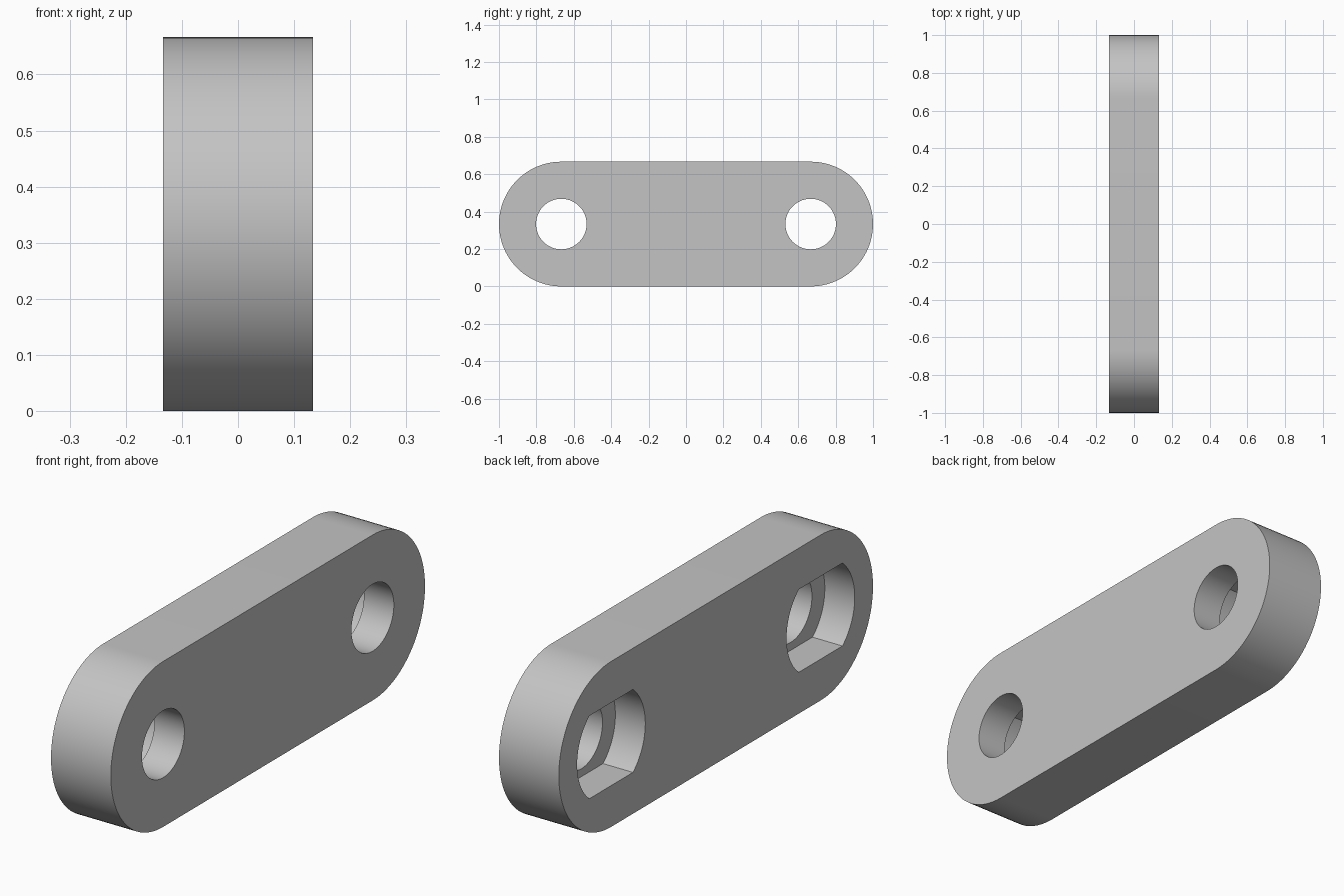
import bpy
import bmesh
from math import cos, sin, pi, asin, radians

if "Cube" in bpy.data.objects:
    bpy.data.objects.remove(bpy.data.objects["Cube"], do_unlink=True)

RADIUS = 1 / 3          # rounded ends
HALF_THICK = 0.4 * RADIUS
PIN_Y = 2 / 3           # distance of each hole from the middle
HOLE_R = 0.135
POCKET_R = 0.217
POCKET_FLAT = 0.167     # half height between the pocket flats
STEPS = 48              # segments per half turn


def arc(cy, r, start, end, steps=STEPS):
    """Points (y, z) along an arc around (cy, RADIUS)."""
    angles = [start + (end - start) * i / steps for i in range(steps + 1)]
    return [(cy + r * cos(a), RADIUS + r * sin(a)) for a in angles]


def prism(name, profile, x0, x1):
    """Extrude a (y, z) profile from x0 to x1."""
    bm = bmesh.new()
    face = bm.faces.new([bm.verts.new((x0, y, z)) for y, z in profile])
    top = bmesh.ops.extrude_face_region(bm, geom=[face])["geom"]
    moved = [v for v in top if isinstance(v, bmesh.types.BMVert)]
    bmesh.ops.translate(bm, verts=moved, vec=(x1 - x0, 0, 0))
    bmesh.ops.recalc_face_normals(bm, faces=bm.faces)
    mesh = bpy.data.meshes.new(name)
    bm.to_mesh(mesh)
    bm.free()
    obj = bpy.data.objects.new(name, mesh)
    bpy.context.collection.objects.link(obj)
    return obj


# Material
grey = bpy.data.materials.new("light_grey")
grey.use_nodes = True
grey.diffuse_color = (0.55, 0.55, 0.55, 1)
grey.node_tree.nodes["Principled BSDF"].inputs["Base Color"].default_value = grey.diffuse_color

# Link plate with two rounded ends
outline = arc(PIN_Y, RADIUS, -pi / 2, pi / 2) + arc(-PIN_Y, RADIUS, pi / 2, 3 * pi / 2)
plate = prism("link_plate", outline, -HALF_THICK, HALF_THICK)
plate.data.materials.append(grey)

# Round through holes, and flat-sided pockets sunk halfway into the -x face
corner = asin(POCKET_FLAT / POCKET_R)
cutters = []
for side, cy in (("front", -PIN_Y), ("back", PIN_Y)):
    hole = arc(cy, HOLE_R, 0, 2 * pi, 2 * STEPS)[:-1]
    pocket = (arc(cy, POCKET_R, -corner, corner)
              + arc(cy, POCKET_R, pi - corner, pi + corner))
    cutters.append(prism(side + "_hole_cutter", hole, -1, 1))
    cutters.append(prism(side + "_pocket_cutter", pocket, -1, 0))

bpy.ops.object.select_all(action="DESELECT")
bpy.context.view_layer.objects.active = plate
plate.select_set(True)
for cutter in cutters:
    mod = plate.modifiers.new(cutter.name, "BOOLEAN")
    mod.operation = "DIFFERENCE"
    mod.solver = "EXACT"
    mod.object = cutter
    bpy.ops.object.modifier_apply(modifier=mod.name)
    bpy.data.objects.remove(cutter, do_unlink=True)

bpy.ops.object.shade_smooth_by_angle(angle=radians(30))
